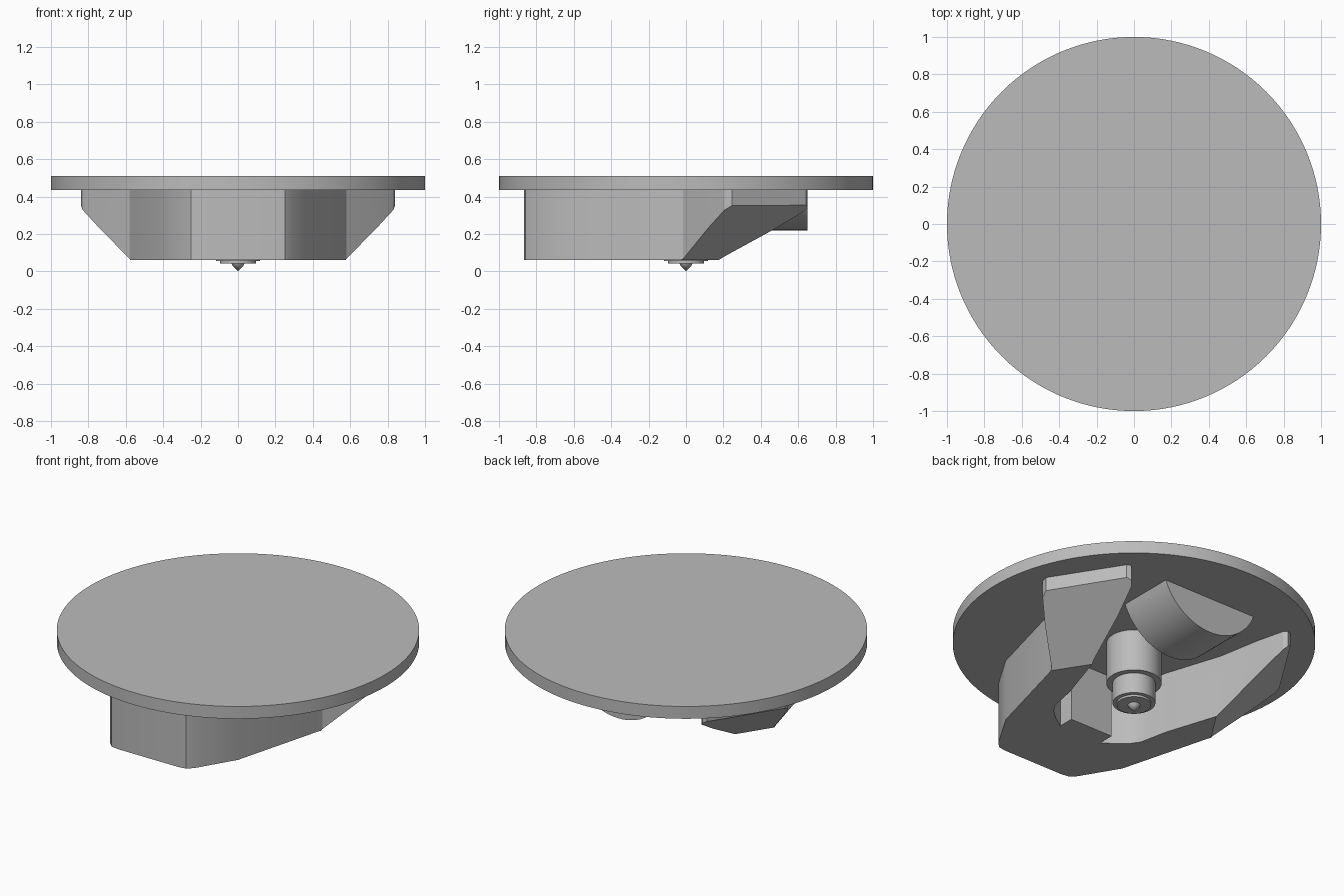
import bpy, bmesh, math
from mathutils import Matrix, Vector

if "Cube" in bpy.data.objects:
    bpy.data.objects.remove(bpy.data.objects["Cube"], do_unlink=True)

GREY = (0.5, 0.5, 0.5, 1)
grey = bpy.data.materials.new("plain grey")
grey.use_nodes = True
grey.diffuse_color = GREY
grey.node_tree.nodes["Principled BSDF"].inputs["Base Color"].default_value = GREY

PLATE_Z, BASE_Z, TOP_Z = 0.435, 0.06, 0.51


def finish(name, bm):
    bmesh.ops.recalc_face_normals(bm, faces=bm.faces)
    mesh = bpy.data.meshes.new(name)
    bm.to_mesh(mesh)
    bm.free()
    mesh.materials.append(grey)
    obj = bpy.data.objects.new(name, mesh)
    bpy.context.collection.objects.link(obj)
    bpy.ops.object.select_all(action="DESELECT")
    obj.select_set(True)
    bpy.context.view_layer.objects.active = obj
    bpy.ops.object.shade_smooth_by_angle(angle=math.radians(25))
    return obj


def prism(outline, low, high):
    bm = bmesh.new()
    face = bm.faces.new([bm.verts.new((x, y, low)) for x, y in outline])
    new = bmesh.ops.extrude_face_region(bm, geom=[face])["geom"]
    tops = [v for v in new if isinstance(v, bmesh.types.BMVert)]
    bmesh.ops.translate(bm, verts=tops, vec=(0, 0, high - low))
    return bm


def lathe(name, profile, steps):
    bm = bmesh.new()
    verts = [bm.verts.new((r, 0, z)) for r, z in profile]
    edges = [bm.edges.new(pair) for pair in zip(verts, verts[1:])]
    bmesh.ops.spin(bm, geom=verts + edges, axis=(0, 0, 1), cent=(0, 0, 0),
                   angle=math.tau, steps=steps, use_duplicate=False)
    bmesh.ops.remove_doubles(bm, verts=bm.verts, dist=0.0001)
    return finish(name, bm)


# Round plate on top
lathe("round_plate", [(0, TOP_Z), (1, TOP_Z), (1, PLATE_Z), (0, PLATE_Z)], 128)

# Horseshoe bracket: half outline from front centre, round the arm tip, to the inner lug
half = [(0.2, -0.865), (0.25, -0.858), (0.285, -0.825), (0.42, -0.6),
        (0.565, -0.06), (0.58, -0.015), (0.74, 0.117), (0.83, 0.205), (0.84, 0.245),
        (0.59, 0.64), (0.565, 0.65), (0.545, 0.63), (0.503, 0.46), (0.456, 0.2),
        (0.346, -0.137), (0.31, -0.31), (0.276, -0.36), (0.22, -0.41),
        (0.145, -0.46), (0.145, -0.365)]
outline = half + [(-x, y) for x, y in reversed(half)]
bracket = prism(outline, BASE_Z, PLATE_Z)

# Slanted undersides of both arms
for side in (1, -1):
    out = Vector((side * 0.841, 0.541, 0))
    cut = bmesh.ops.bisect_plane(
        bracket, geom=bracket.verts[:] + bracket.edges[:] + bracket.faces[:],
        plane_co=out * 0.47 + Vector((0, 0, BASE_Z)),
        plane_no=out * 0.79 - Vector((0, 0, 1)), clear_outer=True)
    rim = [e for e in cut["geom_cut"] if isinstance(e, bmesh.types.BMEdge)]
    bmesh.ops.holes_fill(bracket, edges=rim, sides=0)
finish("horseshoe_bracket", bracket)

# Rounded pad at the back, a shallow cylinder segment lying along y
radius, centre_z = 0.34, 0.56
spread = math.acos((centre_z - PLATE_Z) / radius)
arc = [(radius * math.sin(a), centre_z - radius * math.cos(a))
       for a in (spread * (i / 16 - 1) for i in range(33))]
pad = prism(arc, -0.65, -0.3)
bmesh.ops.transform(pad, matrix=Matrix.Rotation(math.pi / 2, 4, "X"), verts=pad.verts)
finish("rounded_pad", pad)

# Stepped centre column with a pointed tip
lathe("centre_column", [(0.152, PLATE_Z), (0.152, 0.18), (0.118, 0.18), (0.118, 0.055),
                        (0.095, 0.055), (0.095, 0.042), (0.035, 0.042), (0.03, 0.032),
                        (0, 0)], 48)
